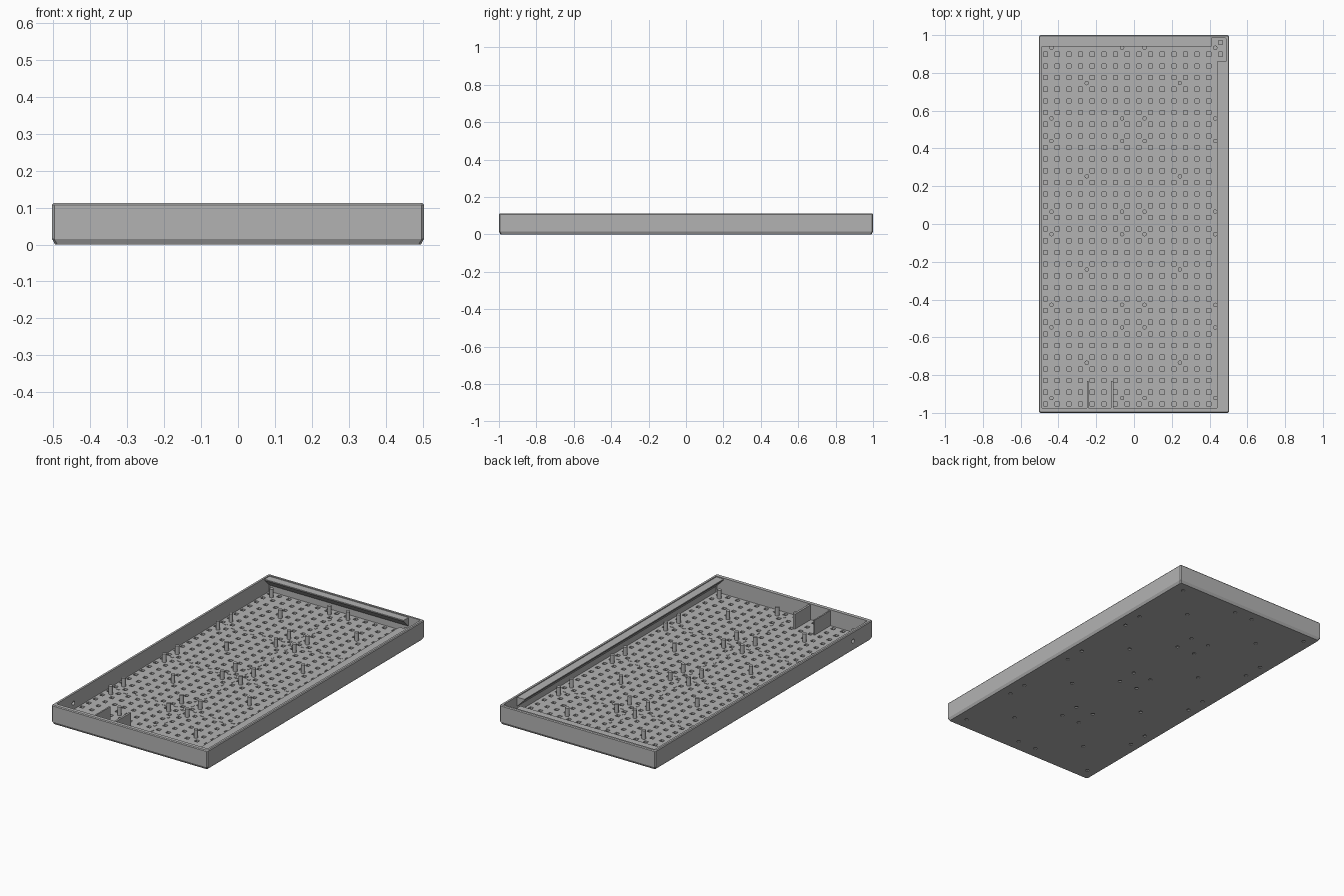
import bpy, bmesh, math
from mathutils import Matrix, Vector

if "Cube" in bpy.data.objects:
    bpy.data.objects.remove(bpy.data.objects["Cube"])

GREY = bpy.data.materials.new("plain grey plastic")
GREY.use_nodes = True
GREY.diffuse_color = (0.45, 0.45, 0.45, 1)
GREY.node_tree.nodes["Principled BSDF"].inputs["Base Color"].default_value = (0.45, 0.45, 0.45, 1)

PITCH = 0.0617          # spacing of the floor pockets
MID_X, MID_Y = -0.005, 0.004
FLOOR_Z = 0.02


def finish(bm, name):
    mesh = bpy.data.meshes.new(name)
    bm.to_mesh(mesh)
    bm.free()
    mesh.materials.append(GREY)
    ob = bpy.data.objects.new(name, mesh)
    bpy.context.scene.collection.objects.link(ob)
    return ob


def box(bm, lo, hi):
    lo, hi = Vector(lo), Vector(hi)
    bmesh.ops.create_cube(bm, size=1, matrix=Matrix.Translation((lo + hi) / 2)
                          @ Matrix.Diagonal((hi - lo).to_4d()))


def cylinder(bm, centre, radius, depth, rot=None, sides=16):
    bmesh.ops.create_cone(bm, cap_ends=True, segments=sides, radius1=radius, radius2=radius,
                          depth=depth, matrix=Matrix.Translation(centre) @ (rot or Matrix()))


def ring(bm, x, front, back, z, cut):
    """Rectangle with cut corners."""
    pts = [(-x + cut, front), (x - cut, front), (x, front + cut), (x, back - cut),
           (x - cut, back), (-x + cut, back), (-x, back - cut), (-x, front + cut)]
    return [bm.verts.new((px, py, z)) for px, py in pts]


# Screw points: five on each of the eight floor tiles
pins = []
for cx in (-0.25, 0.243):
    for row in range(4):
        cy = 0.746 - row * 0.4935
        pins.append((cx, cy))
        pins += [(cx + sx * 0.187, cy + sy * 0.187) for sx in (-1, 1) for sy in (-1, 1)]

# Tray shell: outer chamfered skin, rim, inner wall and base
bm = bmesh.new()
rings = [ring(bm, 0.495, -0.992, 0.992, 0, 0.006),
         ring(bm, 0.503, -1, 1, 0.015, 0.006),
         ring(bm, 0.503, -1, 1, 0.107, 0.006),
         ring(bm, 0.499, -0.996, 0.996, 0.112, 0.006),
         ring(bm, 0.487, -0.975, 0.985, 0.112, 0.003),
         ring(bm, 0.487, -0.975, 0.985, 0.007, 0.003)]
for a, b in zip(rings, rings[1:]):
    for i in range(8):
        j = (i + 1) % 8
        bm.faces.new((a[i], a[j], b[j], b[i]))
bm.faces.new(rings[0][::-1])
bm.faces.new(rings[-1])
bmesh.ops.recalc_face_normals(bm, faces=bm.faces)
shell = finish(bm, "tray_shell")

# Screw recesses under the base and the cable hole in the side wall
bm = bmesh.new()
for px, py in pins:
    cylinder(bm, (px, py, 0), 0.010, 0.011)
cylinder(bm, (-0.495, -0.82, 0.057), 0.012, 0.06, Matrix.Rotation(math.pi / 2, 4, 'Y'))
cutter = finish(bm, "hole_cutter")
cutter.hide_render = True
cutter.hide_viewport = True
mod = shell.modifiers.new("holes", 'BOOLEAN')
mod.operation, mod.solver, mod.object = 'DIFFERENCE', 'EXACT', cutter
bpy.context.view_layer.objects.active = shell
bpy.ops.object.modifier_apply(modifier=mod.name)
bpy.data.objects.remove(cutter)

# Floor grid with a square blind pocket in every cell
bm = bmesh.new()
COLS, ROWS = 16, 32
grid = [[bm.verts.new((MID_X + (i - COLS / 2) * PITCH, MID_Y + (j - ROWS / 2) * PITCH, FLOOR_Z))
         for j in range(ROWS + 1)] for i in range(COLS + 1)]
cells = [bm.faces.new((grid[i][j], grid[i + 1][j], grid[i + 1][j + 1], grid[i][j + 1]))
         for i in range(COLS) for j in range(ROWS)]
bm.normal_update()
bmesh.ops.inset_individual(bm, faces=cells, thickness=(PITCH - 0.022) / 2, use_even_offset=True)
walls = bmesh.ops.extrude_discrete_faces(bm, faces=cells)
for f in walls["faces"]:
    bmesh.ops.translate(bm, verts=f.verts, vec=(0, 0, -0.012))
finish(bm, "pocket_floor")

# Standoff pins
bm = bmesh.new()
for px, py in pins:
    cylinder(bm, (px, py, 0.038), 0.0115, 0.062)
finish(bm, "standoff_pins")

# Small interlocking tabs along the seams between floor tiles
bm = bmesh.new()
for j in range(1, ROWS):
    side = 0.012 if j % 2 else -0.012
    x, y = MID_X + side, MID_Y + (j - ROWS / 2) * PITCH
    box(bm, (x - 0.004, y - 0.010, FLOOR_Z - 0.002), (x + 0.004, y + 0.010, FLOOR_Z + 0.002))
for seam, half in ((-0.49, 0.003), (MID_Y, 0.004), (0.5, 0.003)):
    for i in range(1, COLS):
        x = MID_X + (i - COLS / 2) * PITCH
        y = seam + (0.010 if i % 2 else -0.010)
        box(bm, (x - 0.010, y - half, FLOOR_Z - 0.002), (x + 0.010, y + half, FLOOR_Z + 0.002))
finish(bm, "seam_tabs")


def ledge(name, wall, lip, start, end, along_x):
    """Overhanging shelf with a sloped underside."""
    profile = [(wall, 0.107), (lip, 0.107), (lip, 0.101), (wall, 0.101 - (wall - lip))]
    bm = bmesh.new()
    ends = [[bm.verts.new((t, o, z) if along_x else (o, t, z)) for o, z in profile]
            for t in (start, end)]
    bm.faces.new(ends[0])
    bm.faces.new(ends[1])
    for i in range(4):
        j = (i + 1) % 4
        bm.faces.new((ends[0][i], ends[0][j], ends[1][j], ends[1][i]))
    bmesh.ops.recalc_face_normals(bm, faces=bm.faces)
    finish(bm, name)


# Shelves stop short of the corner, leaving a notch
ledge("back_ledge", 0.988, 0.94, -0.49, 0.41, True)
ledge("left_ledge", 0.490, 0.44, -0.98, 0.86, False)

# Two upright dividers at the front wall
for name, x, half in (("outer_divider", -0.245, 0.004), ("inner_divider", -0.115, 0.006)):
    bm = bmesh.new()
    box(bm, (x - half, -0.98, 0.015), (x + half, -0.83, 0.107))
    finish(bm, name)
